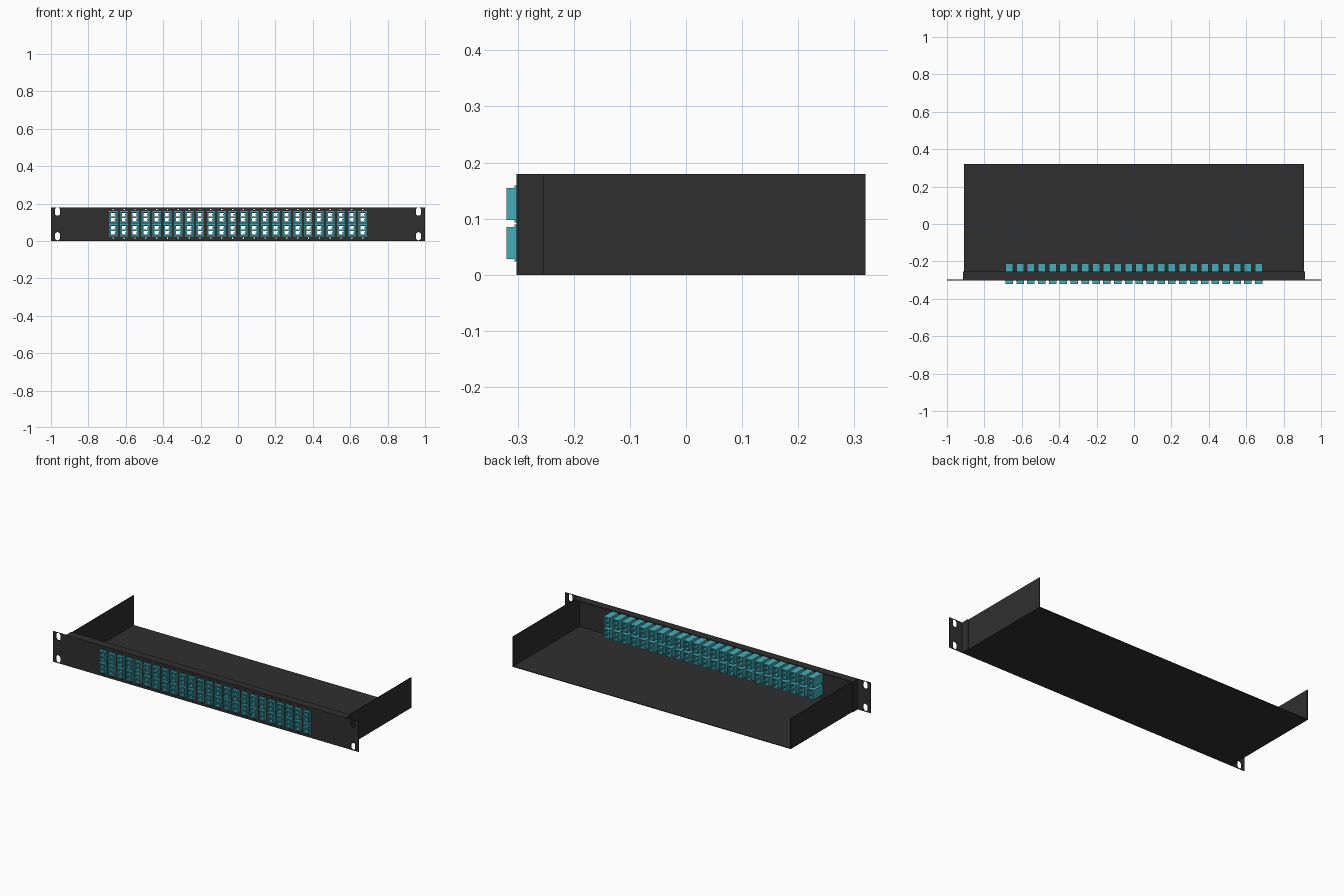
import bpy, bmesh, math
from mathutils import Matrix

cube = bpy.data.objects.get("Cube")
if cube:
    bpy.data.objects.remove(cube, do_unlink=True)


def material(name, color):
    m = bpy.data.materials.new(name)
    m.use_nodes = True
    m.diffuse_color = (*color, 1)
    m.node_tree.nodes["Principled BSDF"].inputs["Base Color"].default_value = (*color, 1)
    return m


BLACK = material("black_steel", (0.028, 0.028, 0.028))
TEAL = material("teal_plastic", (0.055, 0.42, 0.48))


def rect(x, z, w, h):
    return [(x - w / 2, z - h / 2), (x + w / 2, z - h / 2),
            (x + w / 2, z + h / 2), (x - w / 2, z + h / 2)]


def slot(x, z, r, stretch=0.0, steps=16):
    """Round hole, stretched upright into an oval slot."""
    pts = []
    for i in range(steps):
        a = 2 * math.pi * (i + 0.5) / steps
        pts.append((x + r * math.cos(a),
                    z + r * math.sin(a) + math.copysign(stretch, math.sin(a))))
    return pts


def keyed_port(x, z, w, h, key):
    """Rectangular opening with a small key standing in from one side."""
    l, r, b, t = x - w / 2, x + w / 2, z - h / 2, z + h / 2
    return [(l, b), (r, b), (r, z - key), (r - 2 * key, z - key),
            (r - 2 * key, z + key), (r, z + key), (r, t), (l, t)]


def extrude(name, loops, y0, y1, mat):
    """Fill outline loops (inner loops become holes) and extrude along y."""
    curve = bpy.data.curves.new(name, "CURVE")
    curve.dimensions = "2D"
    curve.fill_mode = "BOTH"
    curve.extrude = (y1 - y0) / 2
    for loop in loops:
        sp = curve.splines.new("POLY")
        sp.points.add(len(loop) - 1)
        for p, (x, z) in zip(sp.points, loop):
            p.co = (x, z, 0, 1)
        sp.use_cyclic_u = True
    temp = bpy.data.objects.new(name + "_outline", curve)
    mesh = bpy.data.meshes.new_from_object(temp)
    bpy.data.objects.remove(temp)
    bpy.data.curves.remove(curve)
    mesh.transform(Matrix.Translation((0, (y0 + y1) / 2, 0))
                   @ Matrix.Rotation(math.pi / 2, 4, "X"))
    bm = bmesh.new()
    bm.from_mesh(mesh)
    bmesh.ops.remove_doubles(bm, verts=bm.verts, dist=1e-5)
    bmesh.ops.recalc_face_normals(bm, faces=bm.faces)
    for f in bm.faces:
        f.smooth = False
        f.material_index = 0
    bm.to_mesh(mesh)
    bm.free()
    mesh.name = name
    mesh.materials.clear()
    mesh.materials.append(mat)
    ob = bpy.data.objects.new(name, mesh)
    bpy.context.collection.objects.link(ob)
    return ob


COLUMNS, PITCH = 24, 0.058
ROWS = (0.0565, 0.1265)
FIRST_X = -PITCH * (COLUMNS - 1) / 2
HEIGHT, SHEET = 0.18, 0.004
FRONT, BACK = -0.302, 0.32

# Front panel with rack slots, adapter cutouts and screw holes
loops = [rect(0, HEIGHT / 2, 2, HEIGHT)]
for x in (-0.965, 0.965):
    for z in (0.025, 0.157):
        loops.append(slot(x, z, 0.014, 0.008))
for i in range(COLUMNS):
    x = FIRST_X + i * PITCH
    for z in ROWS:
        loops.append(rect(x, z, 0.038, 0.055))
    for z in (0.015, 0.168):
        loops.append(slot(x, z, 0.004, steps=8))
extrude("front_panel", loops, FRONT, FRONT + SHEET, BLACK)

# Collar folded back from the panel over the top and sides
ox, ix = 0.915, 0.911
extrude("panel_collar", [[(-ox, 0), (-ox, HEIGHT), (ox, HEIGHT), (ox, 0), (ix, 0),
                          (ix, HEIGHT - SHEET), (-ix, HEIGHT - SHEET), (-ix, 0)]],
        FRONT + SHEET, -0.253, BLACK)

# Open tray: floor and two side walls
ox, ix = 0.91, 0.906
top = HEIGHT - 0.0005
extrude("tray", [[(-ox, 0), (ox, 0), (ox, top), (ix, top), (ix, SHEET),
                  (-ix, SHEET), (-ix, top), (-ox, top)]],
        FRONT + SHEET, BACK, BLACK)


# Duplex adapters, repeated along the panel in two rows
def repeat(ob):
    for label, count, step in (("columns", COLUMNS, (PITCH, 0, 0)),
                               ("rows", 2, (0, 0, ROWS[1] - ROWS[0]))):
        mod = ob.modifiers.new(label, "ARRAY")
        mod.count = count
        mod.use_relative_offset = False
        mod.use_constant_offset = True
        mod.constant_offset_displace = step


z0 = ROWS[0]
ports = (z0 - 0.0135, z0 + 0.0135)
body = rect(FIRST_X, z0, 0.04, 0.057)
repeat(extrude("adapter_body",
               [body] + [rect(FIRST_X, z, 0.029, 0.0215) for z in ports],
               -0.32, -0.211, TEAL))
repeat(extrude("adapter_flange",
               [rect(FIRST_X, z0, 0.044, 0.066), rect(FIRST_X, z0, 0.036, 0.053)],
               -0.306, FRONT, TEAL))
# Narrowed keyed throat inside each port
repeat(extrude("adapter_throat",
               [rect(FIRST_X, z0, 0.035, 0.053)]
               + [keyed_port(FIRST_X, z, 0.024, 0.018, 0.003) for z in ports],
               -0.312, -0.22, TEAL))
